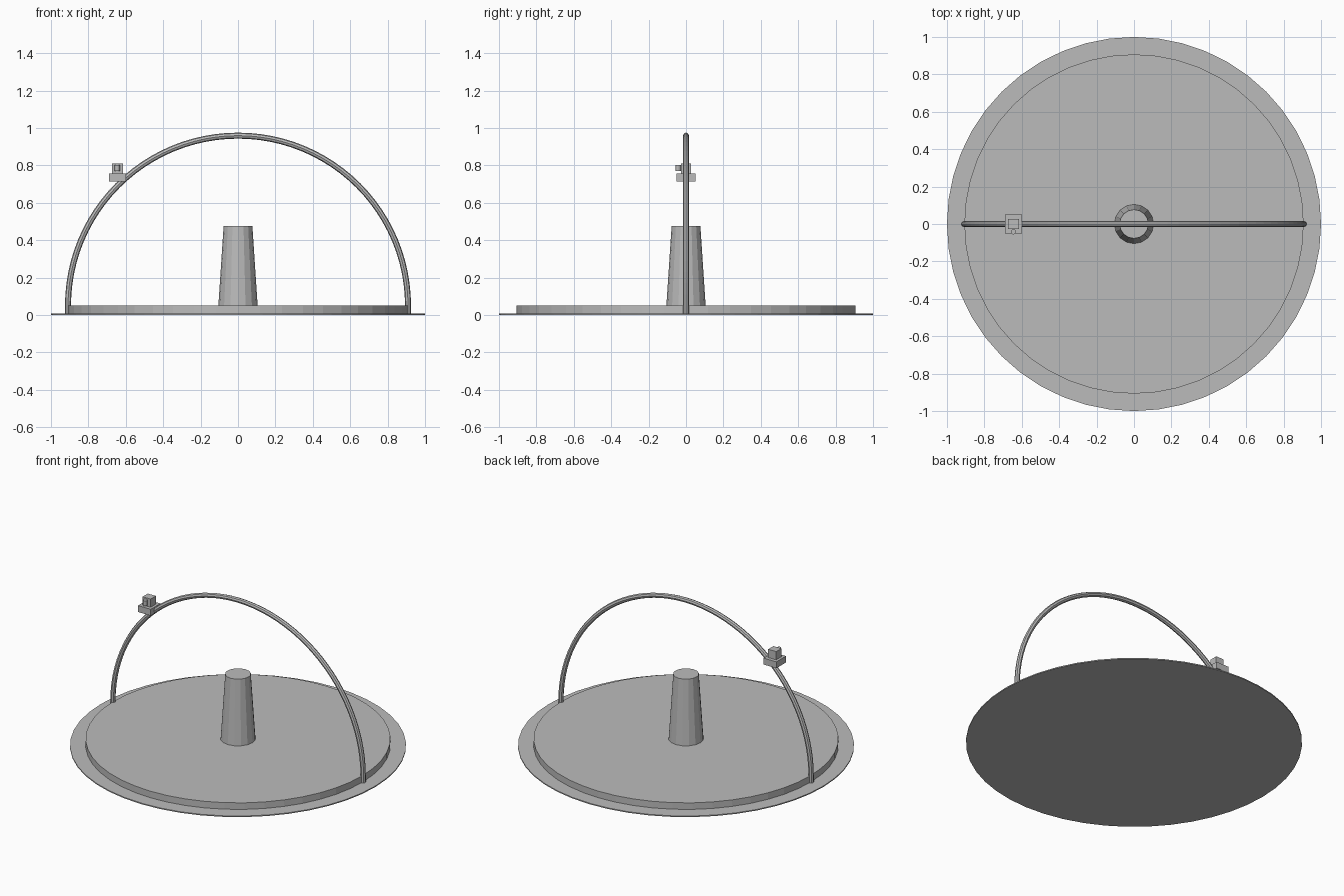
import bpy
import math
from mathutils import Vector

cube = bpy.data.objects.get("Cube")
if cube:
    bpy.data.objects.remove(cube, do_unlink=True)

# Single grey material
grey = bpy.data.materials.new("plain grey")
grey.use_nodes = True
colour = (0.5, 0.5, 0.5, 1)
grey.diffuse_color = colour
grey.node_tree.nodes["Principled BSDF"].inputs["Base Color"].default_value = colour


def finish(name):
    obj = bpy.context.object
    obj.name = name
    obj.data.materials.append(grey)
    return obj


def cone(name, r1, r2, z1, z2, sides, x=0, y=0):
    bpy.ops.mesh.primitive_cone_add(vertices=sides, radius1=r1, radius2=r2,
                                    depth=z2 - z1, location=(x, y, (z1 + z2) / 2))
    return finish(name)


def box(name, low, high):
    low, high = Vector(low), Vector(high)
    bpy.ops.mesh.primitive_cube_add(size=1, location=(low + high) / 2)
    bpy.context.object.scale = high - low
    return finish(name)


# Thin ground disc, raised platform and tapered centre post
cone("ground_disc", 1, 1, 0, 0.007, 48)
cone("platform", 0.907, 0.907, 0.005, 0.05, 48)
cone("centre_post", 0.105, 0.077, 0.05, 0.475, 16)

# Arched rail: half circle with short straight legs
RADIUS, SPRING, STEPS = 0.909, 0.05, 48
points = [(RADIUS, 0, 0.005)]
for i in range(STEPS + 1):
    a = math.pi * i / STEPS
    points.append((RADIUS * math.cos(a), 0, SPRING + RADIUS * math.sin(a)))
points.append((-RADIUS, 0, 0.005))
curve = bpy.data.curves.new("arch_rail", "CURVE")
curve.dimensions = "3D"
curve.bevel_depth = 0.016
curve.bevel_resolution = 2
curve.use_fill_caps = True
spline = curve.splines.new("POLY")
spline.points.add(len(points) - 1)
for point, co in zip(spline.points, points):
    point.co = (*co, 1)
rail = bpy.data.objects.new("arch_rail", curve)
bpy.context.collection.objects.link(rail)
bpy.ops.object.select_all(action="DESELECT")
rail.select_set(True)
bpy.context.view_layer.objects.active = rail
bpy.ops.object.convert(target="MESH")
finish("arch_rail")
bpy.ops.object.shade_flat()

# Carriage riding on the rail, with a small head and knob
X = -0.645
box("carriage_base", (X - 0.046, -0.05, 0.715), (X + 0.046, 0.05, 0.757))
box("carriage_head", (X - 0.029, -0.027, 0.757), (X + 0.029, 0.027, 0.811))
cone("carriage_knob", 0.014, 0.014, 0.77, 0.803, 12, X, -0.042)
